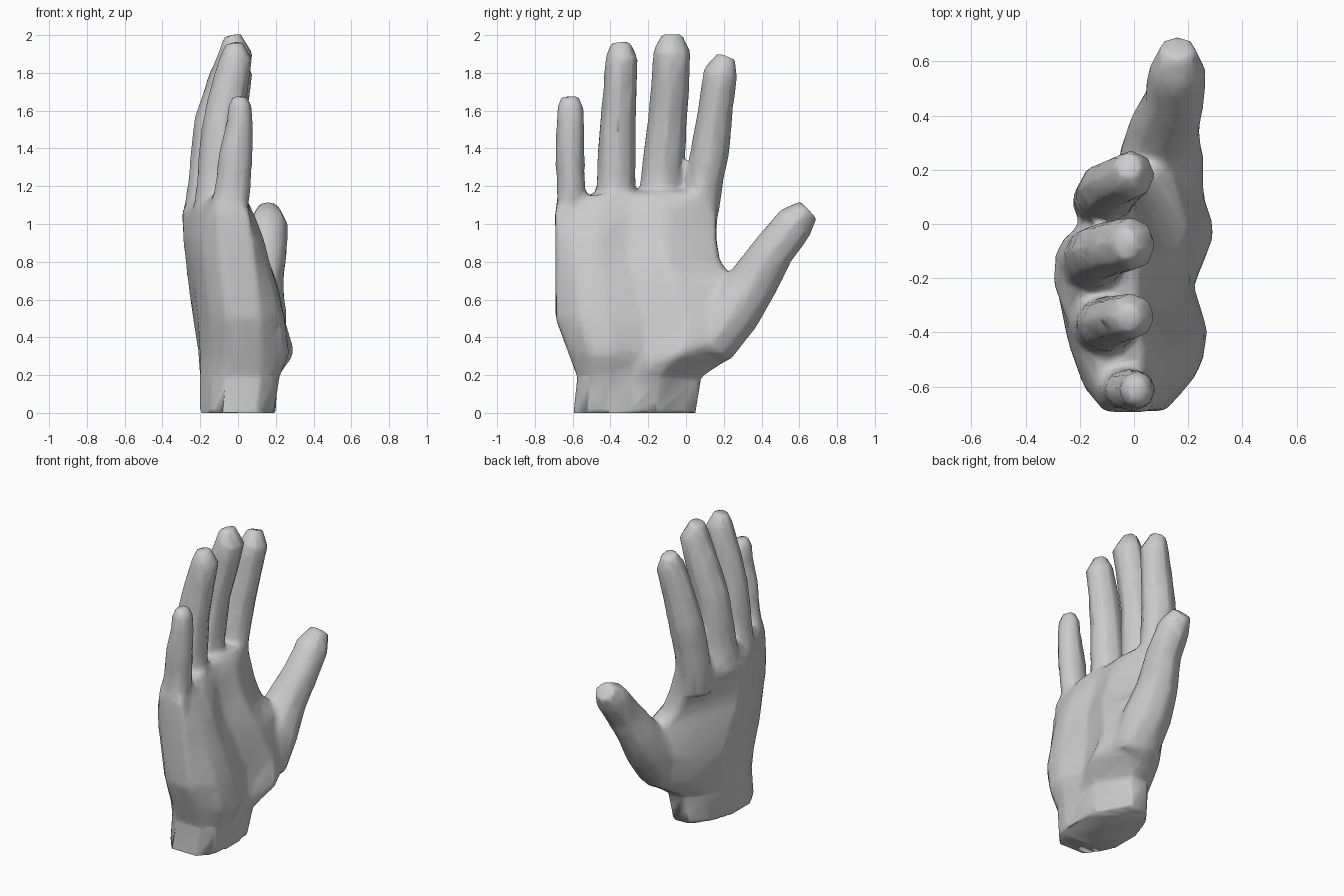
import bpy, bmesh, math
from mathutils import Vector

if "Cube" in bpy.data.objects:
    bpy.data.objects.remove(bpy.data.objects["Cube"])


def loft(name, rings):
    """Skin a list of equal-length point rings into a closed solid."""
    bm = bmesh.new()
    loops = [[bm.verts.new(p) for p in r] for r in rings]
    n = len(rings[0])
    for a, b in zip(loops, loops[1:]):
        for i in range(n):
            j = (i + 1) % n
            bm.faces.new((a[i], a[j], b[j], b[i]))
    bm.faces.new(loops[0])
    bm.faces.new(loops[-1])
    bmesh.ops.recalc_face_normals(bm, faces=bm.faces)
    me = bpy.data.meshes.new(name)
    bm.to_mesh(me)
    bm.free()
    ob = bpy.data.objects.new(name, me)
    bpy.context.collection.objects.link(ob)
    return ob


def digit(name, path, sides=8):
    """Tapered tube; path rows are x, y, z, sideways radius, depth radius."""
    pts = [Vector(p[:3]) for p in path]
    rings = []
    for i, (x, y, z, rs, rd) in enumerate(path):
        t = (pts[min(i + 1, len(pts) - 1)] - pts[max(i - 1, 0)]).normalized()
        u = Vector((1, 0, 0))
        u = (u - t * u.dot(t)).normalized()
        v = t.cross(u)
        rings.append([pts[i] + u * rd * math.cos(a) + v * rs * math.sin(a)
                      for a in (2 * math.pi * k / sides for k in range(sides))])
    return loft(name, rings)


# Palm and wrist: z, y range, little-finger edge x, palm-side x (heel, hollow,
# thumb mound), thumb edge x, back x (thumb, middle, little finger)
palm_rows = [
    (0.00, -.595, .05, .00, .19, .20, .18, .00, -.14, -.20, -.20),
    (0.19, -.575, .08, .02, .22, .20, .21, .02, -.13, -.20, -.20),
    (0.31, -.62, .26, .03, .275, .22, .305, .08, -.10, -.21, -.20),
    (0.50, -.69, .36, .02, .25, .20, .25, .12, -.08, -.24, -.21),
    (0.70, -.69, .26, .00, .20, .15, .21, .07, -.12, -.27, -.23),
    (0.80, -.69, .18, -.01, .17, .12, .17, .00, -.15, -.28, -.24),
    (0.92, -.69, .16, -.02, .14, .08, .12, -.04, -.18, -.295, -.245),
    (1.07, -.695, .16, -.03, .08, .05, .07, -.08, -.20, -.305, -.22),
    (1.17, -.66, .14, -.04, .03, .01, .01, -.08, -.16, -.22, -.14),
]
rings = []
for z, y0, y1, e0, heel, hollow, mound, e1, bt, bmid, bp in palm_rows:
    prof = [(e0 - .08, 0), (min(e0 + .10, heel - .02), 0), (heel - .02, .12),
            (heel, .26), (hollow, .45), (mound, .67), (e1 + .06, 1), (e1 - .06, 1),
            (bt, .84), (bmid, .58), (bp, .30), (min(e0 - .1, bp + .06), .10)]
    rings.append([Vector((x, y0 + (y1 - y0) * t, z - (.03 if z > 1.1 and t < .25 else 0)))
                  for x, t in prof])
parts = [loft("hand", rings)]

# Fingers
parts.append(digit("little_finger", [
    (-.06, -.605, 1.00, .084, .10), (-.025, -.608, 1.20, .080, .10),
    (-.01, -.615, 1.38, .077, .09), (.01, -.612, 1.54, .074, .070),
    (.01, -.612, 1.62, .070, .064), (.01, -.615, 1.675, .046, .038)]))
parts.append(digit("ring_finger", [
    (-.13, -.375, 1.00, .110, .12), (-.105, -.372, 1.20, .108, .12),
    (-.085, -.362, 1.50, .097, .11), (-.05, -.350, 1.70, .090, .10),
    (-.01, -.341, 1.88, .086, .087), (-.02, -.345, 1.96, .050, .045)]))
parts.append(digit("middle_finger", [
    (-.18, -.135, 1.00, .120, .125), (-.15, -.130, 1.20, .118, .12),
    (-.12, -.100, 1.53, .105, .115), (-.06, -.083, 1.74, .102, .105),
    (-.01, -.075, 1.91, .100, .09), (-.03, -.075, 2.00, .058, .045)]))
parts.append(digit("index_finger", [
    (-.12, .065, 0.92, .090, .11), (-.11, .095, 1.20, .102, .12),
    (-.09, .132, 1.42, .102, .115), (-.05, .158, 1.62, .092, .105),
    (-.01, .182, 1.80, .092, .088), (-.02, .214, 1.885, .054, .048)]))

# Thumb
parts.append(digit("thumb", [
    (.10, .12, .34, .13, .16), (.10, .25, .54, .155, .16),
    (.11, .355, .69, .137, .135), (.15, .46, .86, .115, .115),
    (.16, .57, 1.00, .107, .105), (.16, .648, 1.075, .062, .065)]))

# Fuse into one skin
bpy.ops.object.select_all(action='DESELECT')
for p in parts:
    p.select_set(True)
hand = parts[0]
bpy.context.view_layer.objects.active = hand
bpy.ops.object.join()
m = hand.modifiers.new("fuse", 'REMESH')
m.mode = 'VOXEL'
m.voxel_size = .016
bpy.ops.object.modifier_apply(modifier="fuse")

# Soften only the finger webs and thumb root, leaving tips and wrist crisp
bm = bmesh.new()
bm.from_mesh(hand.data)
root = [v for v in bm.verts if .22 < v.co.z < 1.3 and v.co.y < .5]
for _ in range(10):
    bmesh.ops.smooth_vert(bm, verts=root, factor=.5, use_axis_x=True,
                          use_axis_y=True, use_axis_z=True)
bm.to_mesh(hand.data)
bm.free()

# Back to a light mesh, smooth shaded
m = hand.modifiers.new("lighten", 'DECIMATE')
m.ratio = .06
bpy.ops.object.modifier_apply(modifier="lighten")
bpy.ops.object.shade_smooth_by_angle(angle=math.radians(65))
